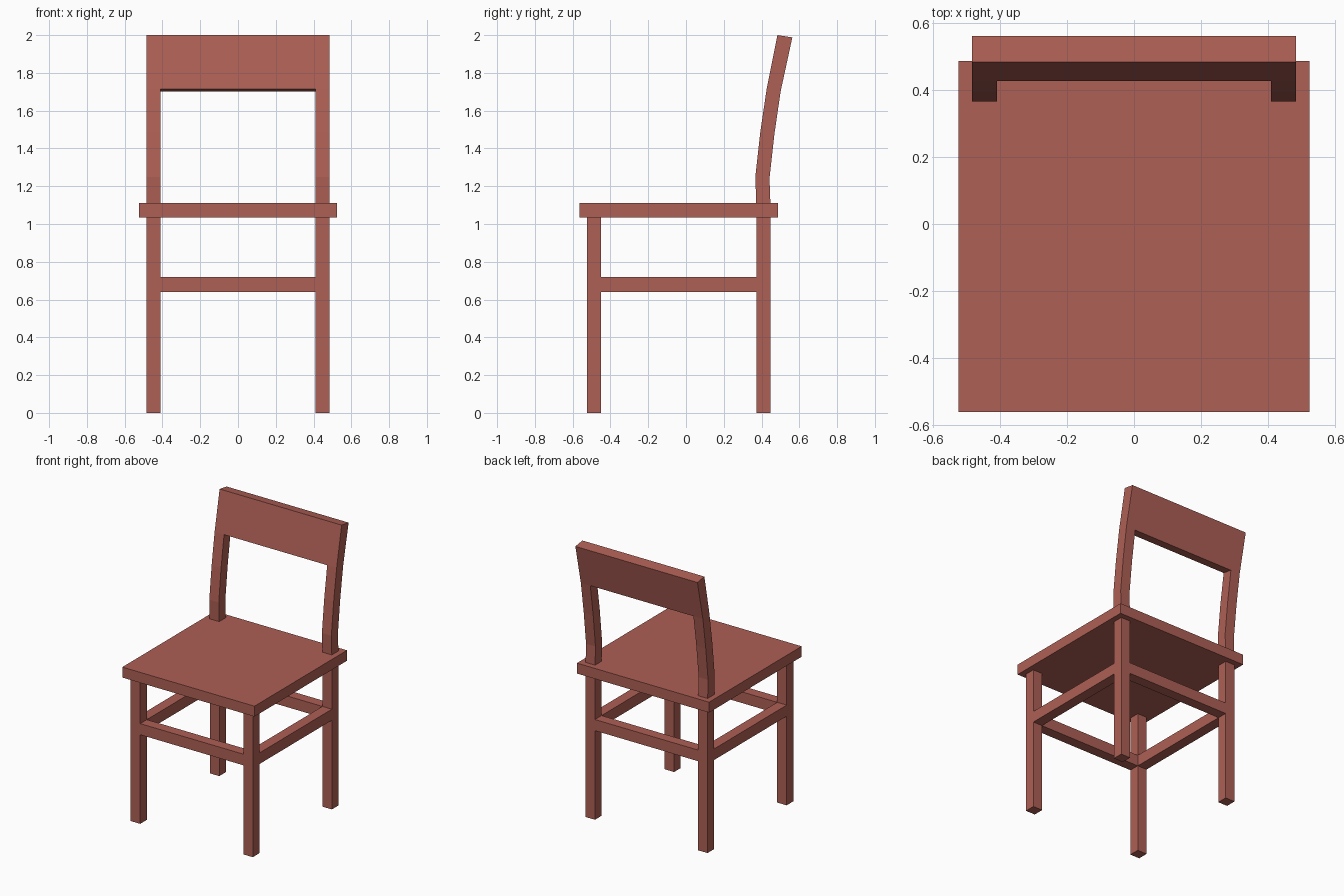
import bpy, bmesh

if "Cube" in bpy.data.objects:
    bpy.data.objects.remove(bpy.data.objects["Cube"])

wood = bpy.data.materials.new("red_wood")
wood.diffuse_color = (0.42, 0.115, 0.09, 1)
wood.use_nodes = True
wood.node_tree.nodes["Principled BSDF"].inputs["Base Color"].default_value = wood.diffuse_color


def finish(bm, name):
    bmesh.ops.recalc_face_normals(bm, faces=bm.faces)
    mesh = bpy.data.meshes.new(name)
    bm.to_mesh(mesh)
    bm.free()
    mesh.materials.append(wood)
    obj = bpy.data.objects.new(name, mesh)
    bpy.context.collection.objects.link(obj)
    return obj


def box(name, x, y, z):
    bm = bmesh.new()
    bmesh.ops.create_cube(bm, size=1)
    for v in bm.verts:
        v.co = [(a + b) / 2 + c * (b - a) for c, (a, b) in zip(v.co, (x, y, z))]
    return finish(bm, name)


IN, OUT = 0.41, 0.485            # inner and outer leg faces in x
FRONT, BACK = (-0.525, -0.45), (0.373, 0.448)
RAIL = (0.64, 0.72)

# Seat
box("seat", (-0.525, 0.525), (-0.563, 0.488), (1.035, 1.11))

# Legs and side stretchers, mirrored left and right
for side, s in (("left", -1), ("right", 1)):
    x = tuple(sorted((s * IN, s * OUT)))
    box("front_leg_" + side, x, FRONT, (0, 1.035))
    box("back_leg_" + side, x, BACK, (0, 1.035))
    box("side_stretcher_" + side, x, (FRONT[1], BACK[0]), RAIL)

# Front and back stretchers
box("front_stretcher", (-IN, IN), FRONT, RAIL)
box("back_stretcher", (-IN, IN), BACK, RAIL)

# Backrest: one bent frame, stations are (front y, front z, back y, back z)
stations = [(0.373, 1.08, 0.448, 1.08), (0.367, 1.25, 0.442, 1.242),
            (0.393, 1.485, 0.468, 1.476), (0.427, 1.714, 0.501, 1.702),
            (0.484, 2.0, 0.563, 1.988)]
columns = [-OUT, -IN, IN, OUT]
bm = bmesh.new()
grid = {}


def vert(i, j, k):
    if (i, j, k) not in grid:
        st = stations[j]
        grid[i, j, k] = bm.verts.new((columns[i], st[2 * k], st[2 * k + 1]))
    return grid[i, j, k]


# Two posts everywhere, plus the wide panel in the top row
cells = {(i, j) for i in range(3) for j in range(4) if i != 1 or j == 3}
for i, j in cells:
    corners = [(i, j), (i + 1, j), (i + 1, j + 1), (i, j + 1)]
    for k in (0, 1):
        bm.faces.new([vert(a, b, k) for a, b in corners])
    neighbours = [(i, j - 1), (i + 1, j), (i, j + 1), (i - 1, j)]
    for n, other in enumerate(neighbours):
        if other not in cells:
            p, q = corners[n], corners[(n + 1) % 4]
            bm.faces.new([vert(*p, 0), vert(*q, 0), vert(*q, 1), vert(*p, 1)])
finish(bm, "backrest")
